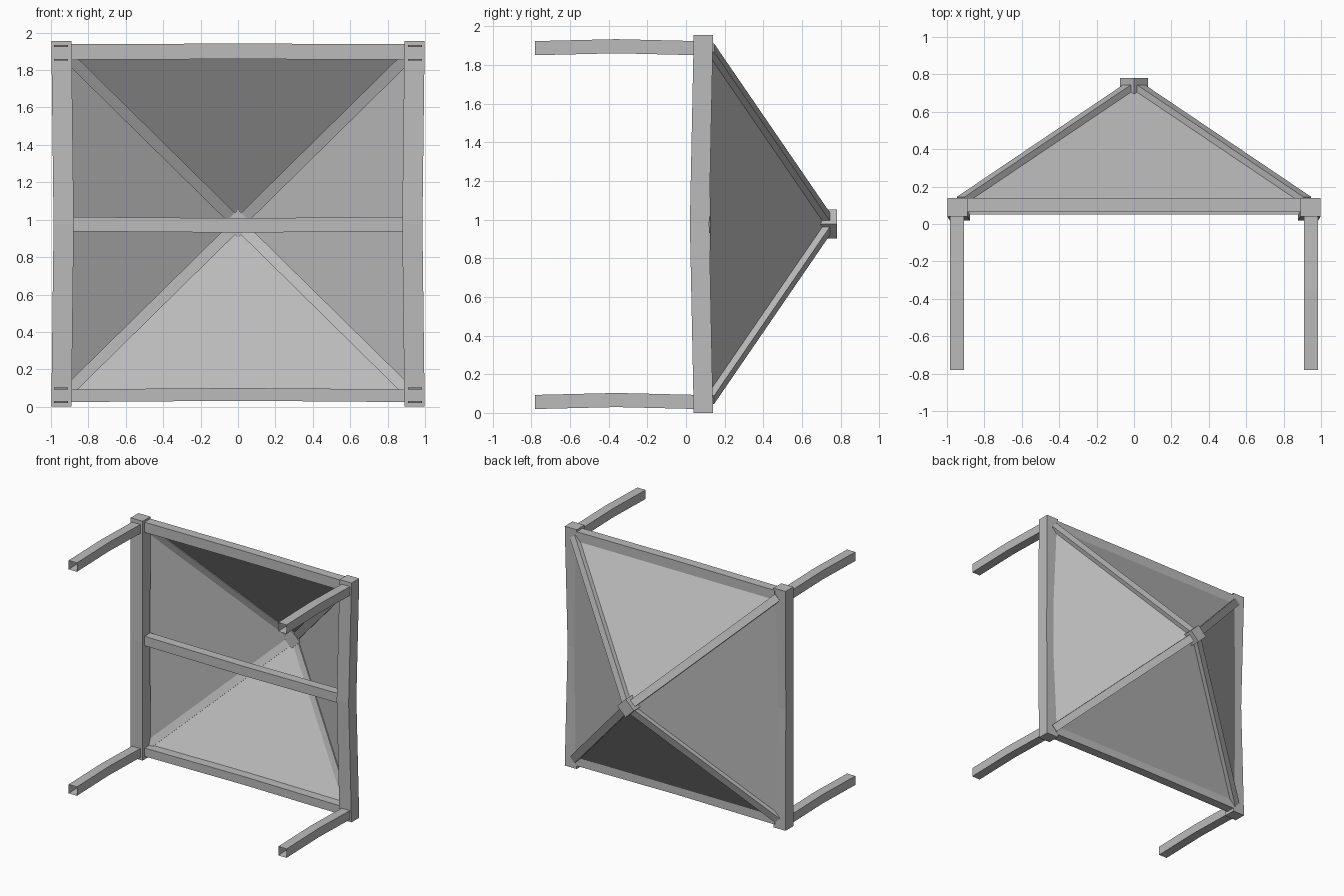
import bpy, bmesh
from mathutils import Vector, Matrix

cube = bpy.data.objects.get("Cube")
if cube:
    bpy.data.objects.remove(cube, do_unlink=True)

grey = bpy.data.materials.new("plain grey")
grey.use_nodes = True
GREY = (0.5, 0.5, 0.5, 1)
grey.diffuse_color = GREY
grey.node_tree.nodes["Principled BSDF"].inputs["Base Color"].default_value = GREY


def add_object(name, bm):
    mesh = bpy.data.meshes.new(name)
    bm.normal_update()
    bm.to_mesh(mesh)
    bm.free()
    mesh.materials.append(grey)
    obj = bpy.data.objects.new(name, mesh)
    bpy.context.collection.objects.link(obj)
    return obj


def box_mesh(lo, hi):
    lo, hi = Vector(lo), Vector(hi)
    bm = bmesh.new()
    bmesh.ops.create_cube(bm, size=1)
    bmesh.ops.scale(bm, vec=hi - lo, verts=bm.verts)
    bmesh.ops.translate(bm, vec=(lo + hi) / 2, verts=bm.verts)
    return bm


def bar(name, lo, hi, axis=0, bend=(0, 0, 0), open_end=False):
    """Box split at mid length, with the middle pushed slightly out of line."""
    bm = box_mesh(lo, hi)
    if open_end:
        end = min(bm.faces, key=lambda f: f.calc_center_median()[axis])
        bmesh.ops.delete(bm, geom=[end], context="FACES_ONLY")
    normal = Vector((0, 0, 0))
    normal[axis] = 1
    cut = bmesh.ops.bisect_plane(bm, geom=bm.verts[:] + bm.edges[:] + bm.faces[:],
                                 plane_co=(Vector(lo) + Vector(hi)) / 2, plane_no=normal)
    mid = [g for g in cut["geom_cut"] if isinstance(g, bmesh.types.BMVert)]
    bmesh.ops.translate(bm, vec=bend, verts=mid)
    return add_object(name, bm)


MID_Z = 0.978
APEX = Vector((0, 0.745, MID_Z))
BASE_X, BASE_Y, BASE_Z = 0.92, 0.125, 0.905

# Frame posts and the open-ended legs
for side, s in (("right", -1), ("left", 1)):
    x0, x1 = sorted((s * 0.89, s * 0.998))
    bar(f"{side}_frame_post", (x0, 0.04, 0), (x1, 0.14, 1.955), 2, (-s * 0.012, -0.02, 0))
    x0, x1 = sorted((s * 0.91, s * 0.985))
    for level, z in (("lower", 0.02), ("upper", 1.85)):
        bar(f"{level}_{side}_leg", (x0, -0.78, z), (x1, 0.06, z + 0.073), 1,
            (0, 0, 0.01), open_end=True)

# Cross beams and the middle rail
bar("upper_beam", (-0.9, 0.065, 1.855), (0.9, 0.14, 1.938), 0, (0, 0, 0.004))
bar("lower_beam", (-0.9, 0.065, 0.025), (0.9, 0.14, 0.093), 0, (0, 0, 0.007))
bar("middle_rail", (-0.9, 0.05, 0.938), (0.9, 0.125, 1.015), 0, (0, 0, -0.007))

# Four triangular roof panels
corners = [Vector((sx * BASE_X, BASE_Y, MID_Z + sz * BASE_Z))
           for sx, sz in ((-1, -1), (1, -1), (1, 1), (-1, 1))]
for i, name in enumerate(("lower", "left", "upper", "right")):
    bm = bmesh.new()
    bm.faces.new([bm.verts.new(p) for p in (corners[i], APEX, corners[(i + 1) % 4])])
    add_object(f"{name}_roof_panel", bm)

# Rafters running along the roof edges
for corner, name in zip(corners, ("lower_right", "lower_left", "upper_left", "upper_right")):
    along = APEX - corner
    length = along.length
    along.normalize()
    across = along.cross(Vector((0, 1, 0))).normalized()
    out = across.cross(along)
    bm = box_mesh((-0.03, -0.022, 0), (0.03, 0.022, length))
    turn = Matrix((across, out, along)).transposed().to_4x4()
    bmesh.ops.transform(bm, matrix=Matrix.Translation(corner) @ turn, verts=bm.verts)
    bmesh.ops.recalc_face_normals(bm, faces=bm.faces)
    add_object(f"{name}_rafter", bm)

# Square block joining the rafters, turned on its corner
bm = box_mesh((-0.053, 0.69, -0.053), (0.053, 0.78, 0.053))
bmesh.ops.rotate(bm, matrix=Matrix.Rotation(0.7854, 3, "Y"), verts=bm.verts)
bmesh.ops.translate(bm, vec=(0, 0, MID_Z), verts=bm.verts)
add_object("apex_block", bm)
